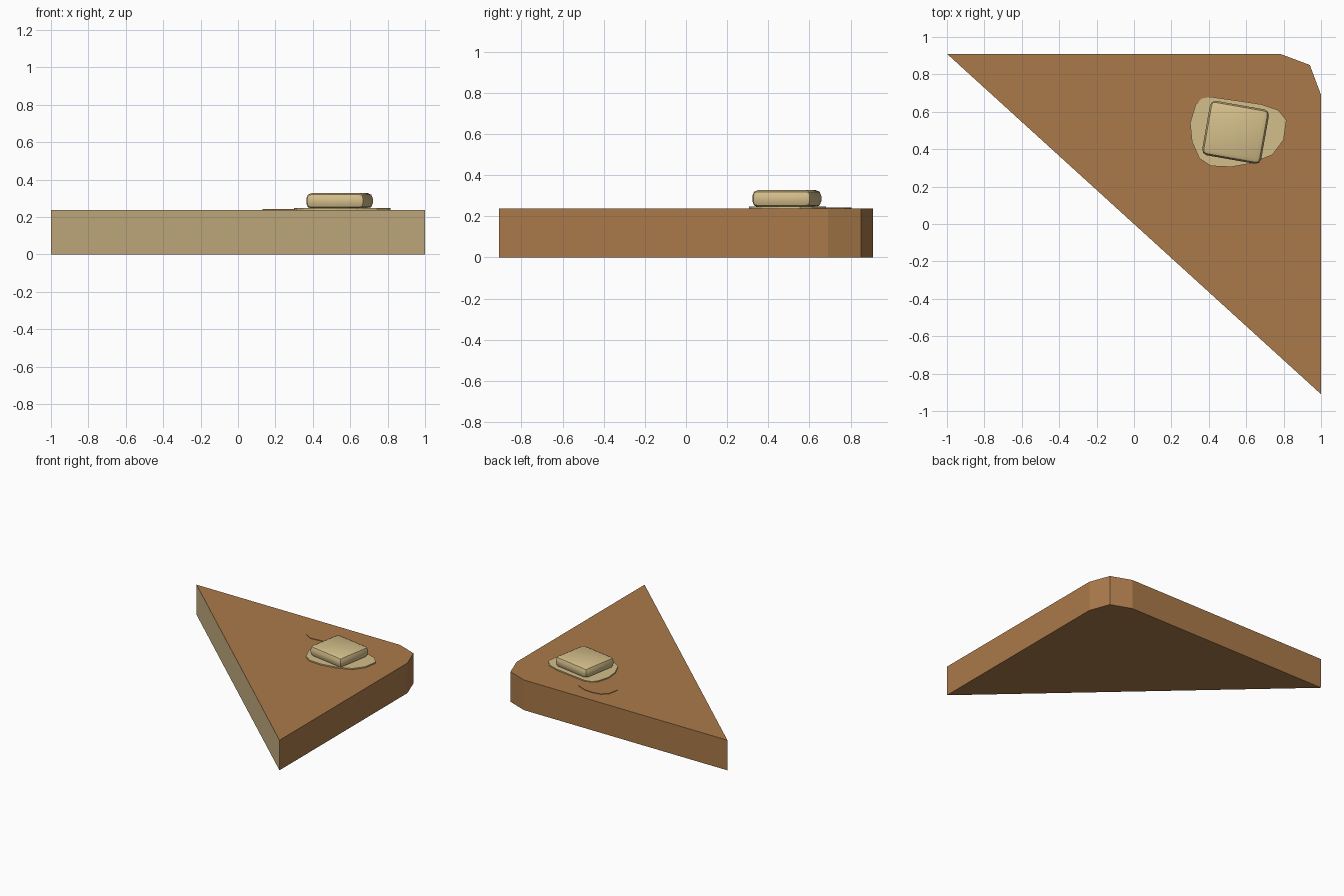
import bpy, bmesh, math

if "Cube" in bpy.data.objects:
    bpy.data.objects.remove(bpy.data.objects["Cube"])


def material(name, rgb):
    m = bpy.data.materials.new(name)
    m.diffuse_color = (*rgb, 1)
    m.use_nodes = True
    m.node_tree.nodes["Principled BSDF"].inputs["Base Color"].default_value = m.diffuse_color
    return m


crust = material("crust brown", (0.402, 0.195, 0.069))
crumb = material("crumb tan", (0.604, 0.462, 0.231))
butter = material("butter yellow", (0.658, 0.515, 0.254))


def finish(name, bm, mats):
    bmesh.ops.recalc_face_normals(bm, faces=bm.faces)
    me = bpy.data.meshes.new(name)
    bm.to_mesh(me)
    bm.free()
    for m in mats:
        me.materials.append(m)
    ob = bpy.data.objects.new(name, me)
    bpy.context.collection.objects.link(ob)
    return ob


def slab(name, outline, z0, z1, mats):
    """Extrude a flat outline from z0 to z1."""
    bm = bmesh.new()
    base = bm.faces.new([bm.verts.new((x, y, z0)) for x, y in outline])
    up = bmesh.ops.extrude_face_region(bm, geom=[base], use_keep_orig=True)
    for v in up["geom"]:
        if isinstance(v, bmesh.types.BMVert):
            v.co.z = z1
    return finish(name, bm, mats)


# Bread slice: triangular half with a clipped corner, crumb on the cut side
bread = slab("toast_slice", [(-1, 0.91), (1, -0.91), (1, 0.69), (0.94, 0.85), (0.78, 0.91)],
             0, 0.238, [crust, crumb])
for p in bread.data.polygons:
    if p.normal.x < -0.3 and p.normal.y < -0.3:
        p.material_index = 1

# Thin toasted spot beside the butter
slab("toasted_spot", [(0.13, 0.67), (0.145, 0.75), (0.19, 0.795), (0.25, 0.805), (0.33, 0.80),
                      (0.40, 0.77), (0.43, 0.71), (0.38, 0.66), (0.29, 0.64), (0.19, 0.63)],
     0.236, 0.242, [crust])

# Melted butter puddle
slab("melted_butter", [(0.33, 0.64), (0.36, 0.67), (0.41, 0.68), (0.55, 0.66), (0.68, 0.64),
                       (0.77, 0.61), (0.815, 0.555), (0.80, 0.45), (0.74, 0.37), (0.63, 0.325),
                       (0.52, 0.305), (0.41, 0.31), (0.35, 0.35), (0.31, 0.44), (0.30, 0.54)],
     0.237, 0.247, [butter])

# Butter pat: rounded square block, slightly turned
bm = bmesh.new()
bmesh.ops.create_cube(bm, size=1)
bmesh.ops.scale(bm, vec=(0.32, 0.295, 0.084), verts=bm.verts)
bmesh.ops.bevel(bm, geom=bm.edges[:], offset=0.03, segments=2, profile=0.5, affect='EDGES')
pat = finish("butter_pat", bm, [butter])
pat.location = (0.543, 0.49, 0.286)
pat.rotation_euler.z = math.radians(-10)
bpy.context.view_layer.objects.active = pat
pat.select_set(True)
bpy.ops.object.shade_smooth_by_angle(angle=math.radians(40))
